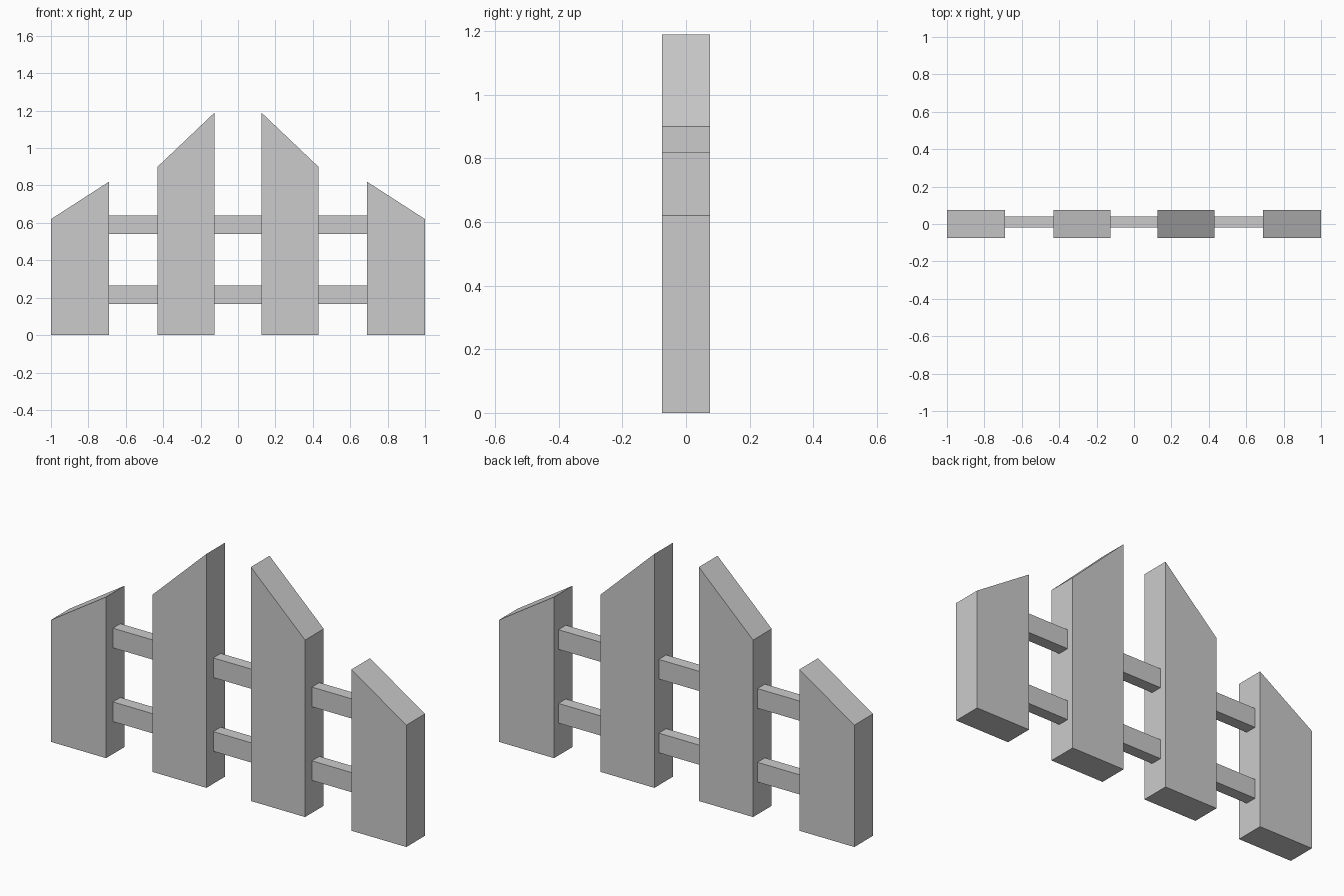
import bpy
import bmesh

cube = bpy.data.objects.get("Cube")
if cube:
    bpy.data.objects.remove(cube, do_unlink=True)

# One plain grey for the whole fence
grey = bpy.data.materials.new("light_grey")
grey.use_nodes = True
colour = (0.6, 0.6, 0.6, 1)
grey.diffuse_color = colour
grey.node_tree.nodes["Principled BSDF"].inputs["Base Color"].default_value = colour


def extruded(name, profile, y_front, y_back):
    """Solid made by extruding an (x, z) outline from front to back."""
    bm = bmesh.new()
    face = bm.faces.new([bm.verts.new((x, y_front, z)) for x, z in profile])
    result = bmesh.ops.extrude_face_region(bm, geom=[face])
    verts = [v for v in result["geom"] if isinstance(v, bmesh.types.BMVert)]
    bmesh.ops.translate(bm, verts=verts, vec=(0, y_back - y_front, 0))
    bmesh.ops.recalc_face_normals(bm, faces=bm.faces)
    mesh = bpy.data.meshes.new(name)
    bm.to_mesh(mesh)
    bm.free()
    mesh.materials.append(grey)
    obj = bpy.data.objects.new(name, mesh)
    bpy.context.collection.objects.link(obj)
    return obj


# Slant-topped pickets, mirrored left and right
pickets = {
    "inner_picket": (0.125, 0.43, 1.19, 0.90),
    "outer_picket": (0.69, 1.0, 0.82, 0.62),
}
for name, (x_in, x_out, z_in, z_out) in pickets.items():
    for side, s in (("left", 1), ("right", -1)):
        outline = [(s * x_in, 0), (s * x_out, 0), (s * x_out, z_out), (s * x_in, z_in)]
        extruded(f"{side}_{name}", outline, -0.075, 0.075)

# Horizontal rails running through the pickets
for name, z in (("lower_rail", 0.165), ("upper_rail", 0.54)):
    outline = [(-0.8, z), (0.8, z), (0.8, z + 0.1), (-0.8, z + 0.1)]
    extruded(name, outline, -0.02, 0.04)
